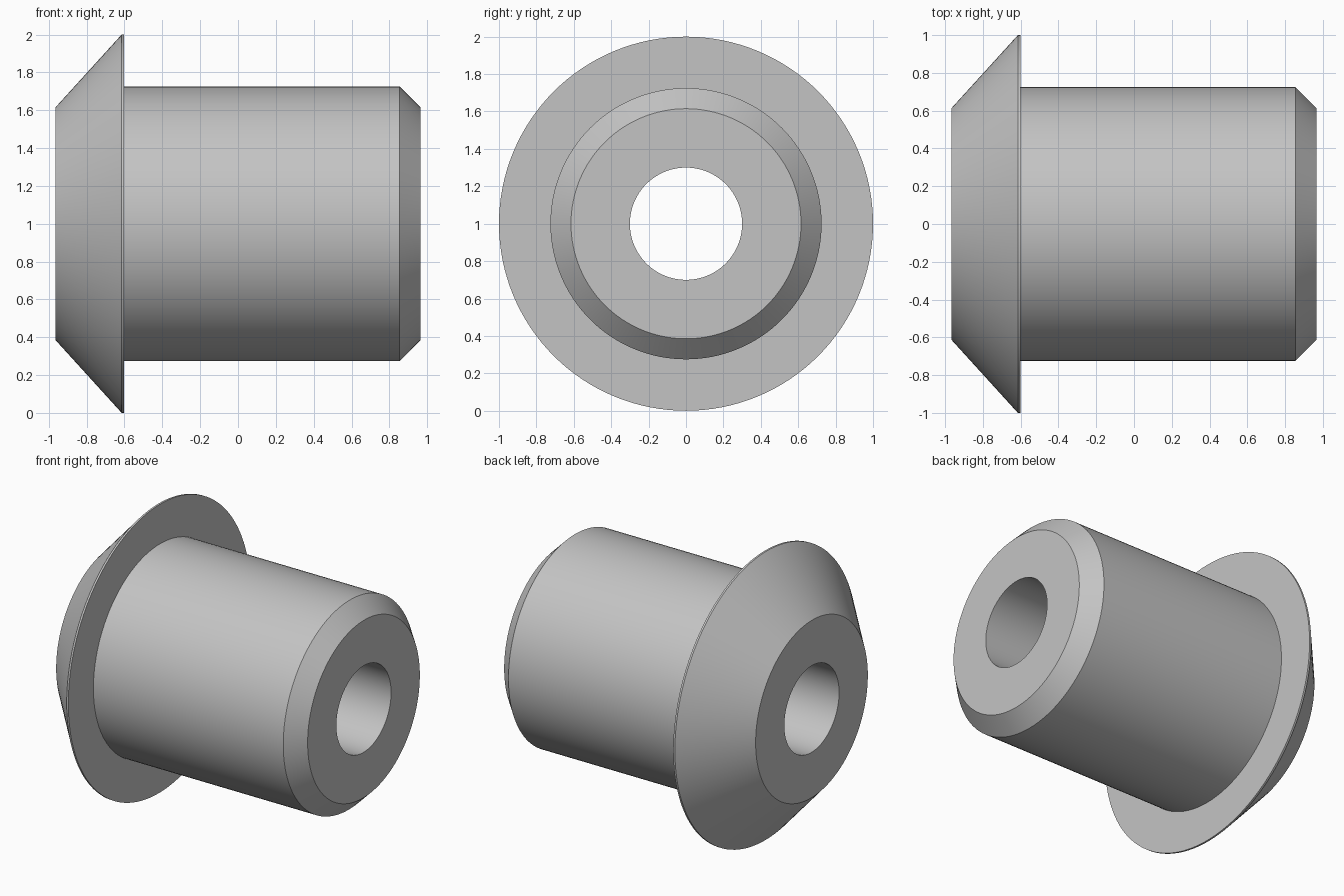
import bpy, bmesh, math

cube = bpy.data.objects.get("Cube")
if cube:
    bpy.data.objects.remove(cube, do_unlink=True)

SEGMENTS = 128
AXIS_HEIGHT = 1.0

# Plain grey material
grey = bpy.data.materials.new("light_grey")
grey.use_nodes = True
colour = (0.55, 0.55, 0.55, 1.0)
grey.diffuse_color = colour
grey.node_tree.nodes["Principled BSDF"].inputs["Base Color"].default_value = colour


def lathe(name, profile, material):
    """Revolve a closed (x, radius) profile around the x axis."""
    bm = bmesh.new()
    rings = []
    for i in range(SEGMENTS):
        a = 2 * math.pi * i / SEGMENTS
        rings.append([bm.verts.new((x, r * math.cos(a), r * math.sin(a)))
                      for x, r in profile])
    n = len(profile)
    for i, ring in enumerate(rings):
        following = rings[(i + 1) % SEGMENTS]
        for j in range(n):
            k = (j + 1) % n
            bm.faces.new((ring[j], ring[k], following[k], following[j]))
    bmesh.ops.recalc_face_normals(bm, faces=bm.faces)
    mesh = bpy.data.meshes.new(name)
    bm.to_mesh(mesh)
    bm.free()
    mesh.materials.append(material)
    obj = bpy.data.objects.new(name, mesh)
    bpy.context.collection.objects.link(obj)
    obj.location.z = AXIS_HEIGHT
    bpy.ops.object.select_all(action='DESELECT')
    obj.select_set(True)
    bpy.context.view_layer.objects.active = obj
    bpy.ops.object.shade_smooth_by_angle(angle=math.radians(25))
    return obj


# Bushing: bored sleeve with a chamfered end and a conical flange
lathe("flanged_bushing", [
    (-0.965, 0.30),   # bore, flange end
    (-0.965, 0.615),  # flange face
    (-0.615, 1.0),    # cone rim
    (-0.602, 1.0),    # thin rim edge
    (-0.602, 0.725),  # shoulder
    (0.855, 0.725),   # sleeve
    (0.965, 0.615),   # chamfer
    (0.965, 0.30),    # bore, sleeve end
], grey)
